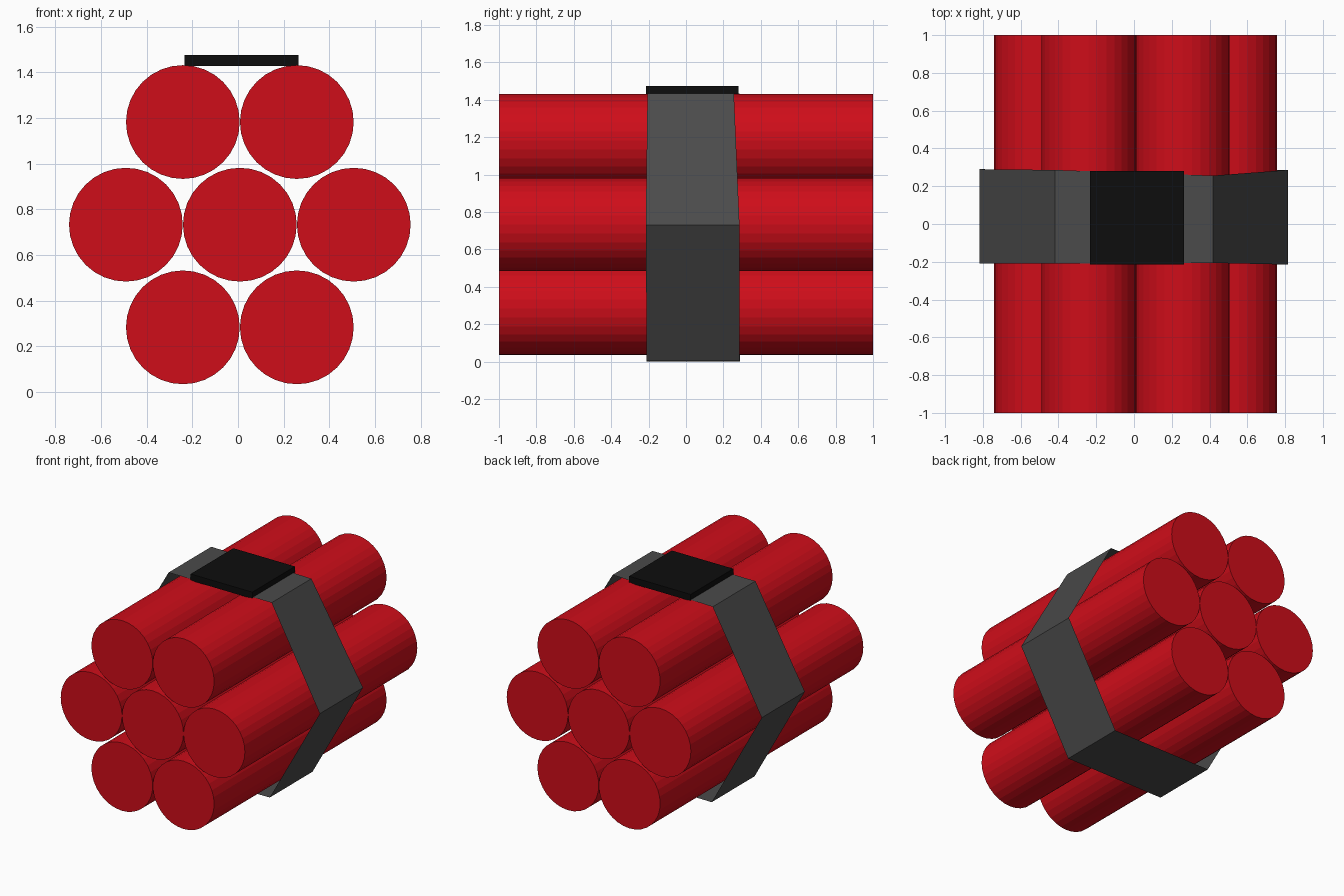
import bpy, bmesh, math

if "Cube" in bpy.data.objects:
    bpy.data.objects.remove(bpy.data.objects["Cube"])


def material(name, rgb):
    m = bpy.data.materials.new(name)
    m.diffuse_color = (*rgb, 1)
    m.use_nodes = True
    m.node_tree.nodes["Principled BSDF"].inputs["Base Color"].default_value = m.diffuse_color
    return m


red = material("red_paper", (0.62, 0.004, 0.01))
grey = material("grey_tape", (0.07, 0.07, 0.07))
black = material("black_plastic", (0.004, 0.004, 0.004))

# Seven sticks: one in the middle, six packed around it
CX, CZ, R = 0.008, 0.733, 0.249
centres = [(CX, CZ)]
for i in range(6):
    a = math.radians(60 * i)
    centres.append((CX + 0.499 * math.cos(a), CZ + 0.519 * math.sin(a)))
for i, (x, z) in enumerate(centres):
    bpy.ops.mesh.primitive_cylinder_add(
        vertices=32, radius=R, depth=2, location=(x, 0, z),
        rotation=(math.pi / 2, 0, 0))
    stick = bpy.context.object
    stick.name = f"stick_{i + 1}"
    stick.data.materials.append(red)

# Hexagonal tape band, a thin sheet: (x, z, front y, back y)
profile = [(0.417, 1.435, -0.206, 0.256), (0.815, 0.73, -0.215, 0.286),
           (0.405, 0.003, -0.21, 0.286), (-0.41, 0.0, -0.21, 0.288),
           (-0.818, 0.73, -0.21, 0.29), (-0.417, 1.435, -0.21, 0.286)]
bm = bmesh.new()
pairs = [(bm.verts.new((x, y0, z)), bm.verts.new((x, y1, z)))
         for x, z, y0, y1 in profile]
for i, (a, b) in enumerate(pairs):
    c, d = pairs[(i + 1) % len(pairs)]
    bm.faces.new((a, c, d, b))
bmesh.ops.recalc_face_normals(bm, faces=bm.faces)
mesh = bpy.data.meshes.new("tape_band")
bm.to_mesh(mesh)
bm.free()
# Outward normals on the right-hand face
if mesh.polygons[0].normal.x < 0:
    mesh.flip_normals()
mesh.materials.append(grey)
bpy.context.collection.objects.link(bpy.data.objects.new("tape_band", mesh))

# Flat control box on top
bpy.ops.mesh.primitive_cube_add(size=1, location=(0.016, 0.033, 1.451))
box = bpy.context.object
box.name = "control_box"
box.scale = (0.5, 0.495, 0.048)
box.data.materials.append(black)
